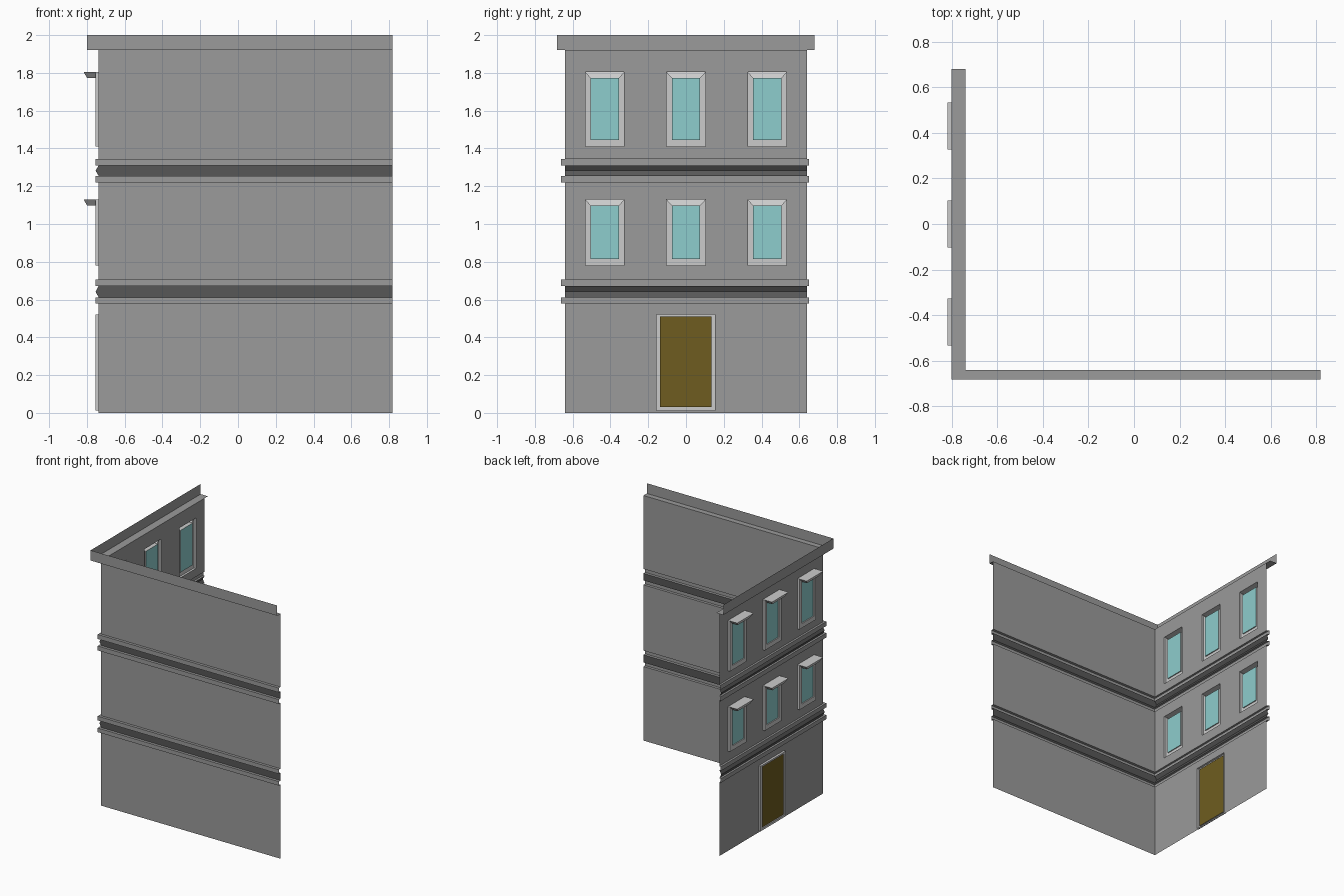
import bpy
import bmesh

if "Cube" in bpy.data.objects:
    bpy.data.objects.remove(bpy.data.objects["Cube"])


def material(name, rgb):
    m = bpy.data.materials.new(name)
    m.diffuse_color = (*rgb, 1)
    m.use_nodes = True
    m.node_tree.nodes["Principled BSDF"].inputs["Base Color"].default_value = m.diffuse_color
    return m


WALL = material("wall grey", (0.325, 0.325, 0.325))
TRIM = material("light trim", (0.60, 0.60, 0.60))
DARK = material("dark band", (0.095, 0.095, 0.095))
GLASS = material("window glass", (0.27, 0.61, 0.61))
WOOD = material("door wood", (0.158, 0.108, 0.014))

# Plan of the two thin walls: side wall at X0, front wall at Y0
X0, X1, Y0, Y1 = -0.738, 0.817, -0.64, 0.64


def build(name, faces, mats):
    """faces: list of (corner points, material index)."""
    bm = bmesh.new()
    for pts, mi in faces:
        f = bm.faces.new([bm.verts.new(p) for p in pts])
        f.material_index = mi
    bmesh.ops.remove_doubles(bm, verts=bm.verts, dist=1e-5)
    bmesh.ops.dissolve_degenerate(bm, edges=bm.edges, dist=1e-5)
    me = bpy.data.meshes.new(name)
    bm.to_mesh(me)
    bm.free()
    for m in mats:
        me.materials.append(m)
    ob = bpy.data.objects.new(name, me)
    bpy.context.collection.objects.link(ob)
    return ob


def plan(ox, oy, end, z):
    """L-shaped path, pushed outward from the walls."""
    return [(X0 - ox, Y1 + end, z), (X0 - ox, Y0 - oy, z), (X1, Y0 - oy, z)]


def sweep(levels, mis):
    faces = []
    for lo, hi, mi in zip(levels, levels[1:], mis):
        a, b = plan(*lo), plan(*hi)
        for i in range(2):
            faces.append(((a[i], a[i + 1], b[i + 1], b[i]), mi))
    return faces


# Openings: (y centre, half width, z bottom, z top)
windows = [(y, 0.103, z0, z1) for z0, z1 in ((0.78, 1.13), (1.41, 1.805))
           for y in (-0.43, 0, 0.43)]
door = (-0.002, 0.155, 0.012, 0.522)
openings = windows + [door]

# Walls: plain front panels, side panels cut around the openings
wall_faces = []
for zb, zt in ((0, 0.58), (0.705, 1.22), (1.345, 1.92)):
    wall_faces.append((((X0, Y0, zb), (X1, Y0, zb), (X1, Y0, zt), (X0, Y0, zt)), 0))
    here = [o for o in openings if zb < o[2] < zt]
    ys = sorted({Y0, Y1, *(o[0] + s * o[1] for o in here for s in (-1, 1))})
    zs = sorted({zb, zt, *(z for o in here for z in o[2:])})
    for ya, yb in zip(ys, ys[1:]):
        for za, zc in zip(zs, zs[1:]):
            ym, zm = (ya + yb) / 2, (za + zc) / 2
            if not any(abs(ym - o[0]) < o[1] and o[2] < zm < o[3] for o in here):
                wall_faces.append((((X0, yb, za), (X0, ya, za),
                                    (X0, ya, zc), (X0, yb, zc)), 0))
build("walls", wall_faces, [WALL])

# String courses: two hollow mouldings around a dark strip
out = (0.016, 0.021, 0.012)
flat = (0, 0, 0)
for name, z in (("lower_string_course", (0.58, 0.612, 0.642, 0.672, 0.705)),
                ("upper_string_course", (1.22, 1.255, 1.282, 1.31, 1.345))):
    levels = [(*flat, z[0]), (*out, z[0]), (*out, z[1]), (*flat, z[1]),
              (0.016, 0, 0, z[2]),
              (*flat, z[3]), (*out, z[3]), (*out, z[4]), (*flat, z[4])]
    build(name, sweep(levels, [0, 0, 0, 1, 1, 0, 0, 0]), [WALL, DARK])

# Cornice: ledge and upright, open on top
lip = (0.062, 0.042, 0.04)
build("cornice", sweep([(0, 0, 0.04, 1.92), (*lip, 1.92), (*lip, 2.0)], [0, 0]), [WALL])


def ring(x, y, hw, zb, zt):
    return [(x, y + hw, zb), (x, y - hw, zb), (x, y - hw, zt), (x, y + hw, zt)]


def bridge(a, b, skip=None):
    return [((a[i], a[(i + 1) % 4], b[(i + 1) % 4], b[i]), 0)
            for i in range(4) if i != skip]


def framed(name, opening, inset, panel_mat, hood):
    """Raised frame, recessed panel and an optional hood pulled out of the top bar."""
    y, hw, zb, zt = opening
    ihw, izb, izt = hw - inset[0], zb + inset[1], zt - inset[2]
    xf, xp = -0.755, -0.747
    back = ring(X0, y, hw, zb, zt)
    front = ring(xf, y, hw, zb, zt)
    inner = ring(xf, y, ihw, izb, izt)
    panel = ring(xp, y, ihw, izb, izt)
    faces = bridge(back, front) + bridge(front, inner, 2 if hood else None)
    faces += bridge(inner, panel) + [(panel, 1)]
    if hood:
        base = [inner[3], inner[2], front[2], front[3]]
        tip = [(x, p[1], p[2]) for x, p in zip((-0.80, -0.80, -0.817, -0.817), base)]
        faces += bridge(base, tip) + [(tip, 0)]
    build(name, faces, [TRIM, panel_mat])


# Windows and door
for i, w in enumerate(windows):
    framed(f"window_{i + 1}", w, (0.028, 0.035, 0.031), GLASS, True)
framed("door", door, (0.019, 0.018, 0.013), WOOD, False)
